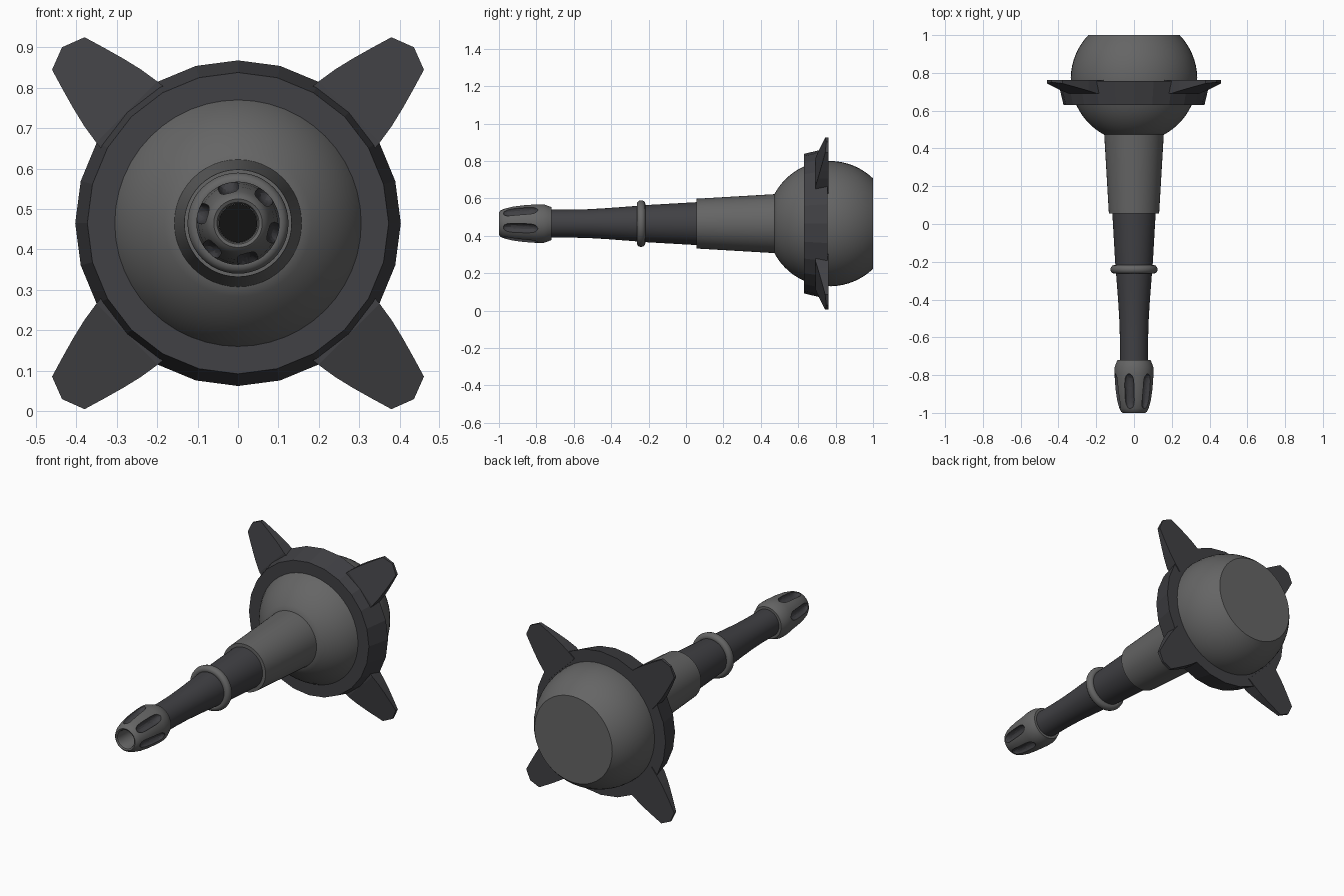
import bpy, bmesh, math
from math import sin, cos, pi, radians

if "Cube" in bpy.data.objects:
    bpy.data.objects.remove(bpy.data.objects["Cube"])

ZC = 0.465          # height of the long axis


def material(name, v, blue=0.0):
    m = bpy.data.materials.new(name)
    m.diffuse_color = (v, v, v + blue, 1)
    m.use_nodes = True
    m.node_tree.nodes["Principled BSDF"].inputs["Base Color"].default_value = m.diffuse_color
    return m


GREY = material("grey_metal", 0.13)
DARK = material("dark_metal", 0.052, 0.006)
BLACK = material("bore_black", 0.006)


def finish(name, bm, mat, smooth=None):
    bmesh.ops.remove_doubles(bm, verts=bm.verts, dist=1e-5)
    bmesh.ops.recalc_face_normals(bm, faces=bm.faces)
    me = bpy.data.meshes.new(name)
    bm.to_mesh(me)
    bm.free()
    ob = bpy.data.objects.new(name, me)
    bpy.context.collection.objects.link(ob)
    me.materials.append(mat)
    if smooth:
        select(ob)
        bpy.ops.object.shade_smooth_by_angle(angle=radians(smooth))
    return ob


def select(ob):
    bpy.ops.object.select_all(action='DESELECT')
    ob.select_set(True)
    bpy.context.view_layer.objects.active = ob


def lathe(name, profile, mat, sides=48, smooth=32, closed=False):
    """Revolve (y, radius) points around the long axis."""
    bm = bmesh.new()
    rings = [[bm.verts.new((r * sin(2 * pi * i / sides), y, ZC + r * cos(2 * pi * i / sides)))
              for i in range(sides)] for y, r in profile]
    pairs = list(zip(rings, rings[1:]))
    if closed:
        pairs.append((rings[-1], rings[0]))
    for a, b in pairs:
        for i in range(sides):
            j = (i + 1) % sides
            bm.faces.new((a[i], a[j], b[j], b[i]))
    if not closed:
        bm.faces.new(rings[0])
        bm.faces.new(rings[-1])
    return finish(name, bm, mat, smooth)


# Ball with flat front and back ends
R, BY = 0.335, 0.768
a0, a1 = math.asin(0.155 / R), pi - math.acos((1 - BY) / R)
lathe("ball", [(BY - R * cos(a0 + (a1 - a0) * k / 20), R * sin(a0 + (a1 - a0) * k / 20))
               for k in range(21)], GREY)

# Barrel parts
lathe("sleeve", [(0.055, 0.133), (0.48, 0.158)], GREY)
lathe("barrel", [(0.08, 0.116), (-0.2, 0.1), (-0.3, 0.092), (-0.42, 0.083), (-0.52, 0.077),
                 (-0.62, 0.0745), (-0.75, 0.0745)], DARK)
lathe("barrel_ring", [(-0.24 + 0.023 * cos(k * pi / 6), 0.104 + 0.021 * sin(k * pi / 6))
                      for k in range(12)], GREY, closed=True, smooth=40)

# Faceted collar around the ball
lathe("collar", [(0.63, 0.29), (0.63, 0.373), (0.757, 0.403), (0.757, 0.29)],
      DARK, sides=24, smooth=None, closed=True)

# Four tapering fins: half outline as (distance from axis, half width)
half = [(0.34, 0.112), (0.389, 0.107), (0.44, 0.099), (0.49, 0.087), (0.54, 0.073), (0.594, 0.057)]
outline = half + [(0.616, 0)] + [(u, -v) for u, v in reversed(half)]
for n in range(4):
    a = pi / 4 + n * pi / 2
    bm = bmesh.new()
    front, back = [], []
    for u, v in outline:
        x, z = u * cos(a) - v * sin(a), ZC + u * sin(a) + v * cos(a)
        front.append(bm.verts.new((x, 0.692 + 0.058 * max(0, u - 0.389) / 0.227, z)))
        back.append(bm.verts.new((x, 0.762, z)))
    bm.faces.new(back)
    for i in range(len(outline)):
        j = (i + 1) % len(outline)
        bm.faces.new((front[i], front[j], back[j], back[i]))
    for i in range(len(half)):
        j = len(outline) - 1 - i
        if i < len(half) - 1:
            bm.faces.new((front[i], front[i + 1], front[j - 1], front[j]))
        else:
            bm.faces.new((front[i], front[i + 1], front[j]))
    finish(f"fin_{n + 1}", bm, DARK)

# Muzzle with hollow bore
muzzle = lathe("muzzle", [(-0.72, 0.06), (-0.72, 0.088), (-0.735, 0.094), (-0.76, 0.103), (-0.8, 0.103),
                          (-0.87, 0.098), (-0.93, 0.09), (-0.975, 0.078), (-0.993, 0.069),
                          (-1.0, 0.06), (-0.996, 0.052), (-0.985, 0.048), (-0.80, 0.048), (-0.80, 0.03)],
               GREY)
lathe("bore", [(-0.88, 0.0475), (-0.79, 0.0475)], BLACK)

# Six rounded slots cut into the muzzle
bm = bmesh.new()
for n in range(6):
    a = radians(45 + 60 * n)
    rings = []
    path = [(-0.982 + 0.19 * k / 16, k / 16) for k in range(17)]
    for y, t in path:
        w = 0.026 * max(0.02, (1 - abs(2 * t - 1) ** 5)) ** 0.5
        c = 0.087 + 0.019 * t
        ring = []
        for k in range(16):
            r, s = c + w * cos(k * pi / 8), w * sin(k * pi / 8)
            ring.append(bm.verts.new((r * cos(a) - s * sin(a), y, ZC + r * sin(a) + s * cos(a))))
        rings.append(ring)
    for p, q in zip(rings, rings[1:]):
        for k in range(16):
            bm.faces.new((p[k], p[(k + 1) % 16], q[(k + 1) % 16], q[k]))
    bm.faces.new(rings[0])
    bm.faces.new(rings[-1])
cutter = finish("slot_cutter", bm, DARK)
cutter.hide_render = True
mod = muzzle.modifiers.new("slots", 'BOOLEAN')
mod.operation, mod.solver, mod.object = 'DIFFERENCE', 'EXACT', cutter
mod.material_mode = 'TRANSFER'
select(muzzle)
bpy.ops.object.modifier_apply(modifier=mod.name)
bpy.data.objects.remove(cutter)
bpy.ops.object.shade_smooth_by_angle(angle=radians(32))
